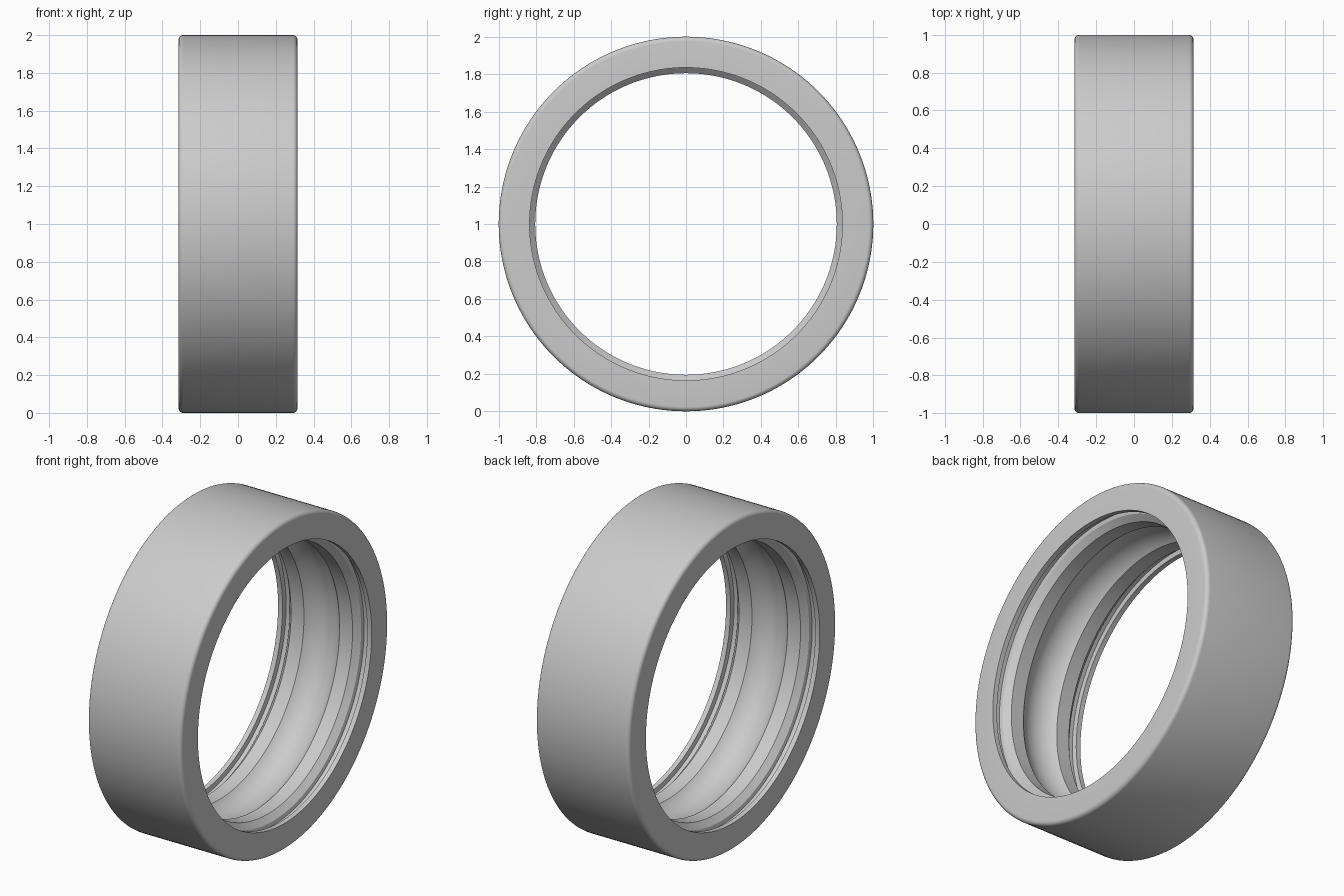
import bpy
import bmesh
import math
from mathutils import Vector

if "Cube" in bpy.data.objects:
    bpy.data.objects.remove(bpy.data.objects["Cube"], do_unlink=True)

# Dimensions
HALF_WIDTH = 0.315
OUTER = 1.0
FILLET = 0.025
LAND = 0.805
RACE_HALF = 0.12
RACE_RADIUS = 0.17
SEGMENTS = 160


def arc(cx, cr, radius, start, end, steps):
    """Points (axial, radial) along a circular arc, angles in degrees."""
    angles = [math.radians(start + (end - start) * i / steps) for i in range(steps + 1)]
    return [(cx + radius * math.cos(a), cr + radius * math.sin(a)) for a in angles]


# Half of the cross-section, from the raceway centre out to the rounded rim
race_centre = LAND - math.sqrt(RACE_RADIUS ** 2 - RACE_HALF ** 2)
race_edge = math.degrees(math.acos(RACE_HALF / RACE_RADIUS))
half = arc(0, race_centre, RACE_RADIUS, 90, race_edge, 12)
half += [(0.207, LAND), (0.24, 0.84), (0.245, 0.862),
         (0.28, 0.862), (0.285, 0.835), (HALF_WIDTH, 0.835)]
half += arc(HALF_WIDTH - FILLET, OUTER - FILLET, FILLET, 0, 90, 6)

# Mirror the half to close the section
profile = half + [(-x, r) for x, r in reversed(half[1:])]

# Revolve the section around the x axis
bm = bmesh.new()
verts = [bm.verts.new((x, 0, r)) for x, r in profile]
edges = [bm.edges.new((verts[i], verts[(i + 1) % len(verts)])) for i in range(len(verts))]
bmesh.ops.spin(bm, geom=verts + edges, cent=(0, 0, 0), axis=Vector((1, 0, 0)),
               angle=math.tau, steps=SEGMENTS, use_duplicate=False)
bmesh.ops.remove_doubles(bm, verts=bm.verts, dist=0.0001)
bmesh.ops.recalc_face_normals(bm, faces=bm.faces)
mesh = bpy.data.meshes.new("outer_ring")
bm.to_mesh(mesh)
bm.free()

ring = bpy.data.objects.new("outer_ring", mesh)
ring.location.z = OUTER
bpy.context.collection.objects.link(ring)

# Plain grey steel
steel = bpy.data.materials.new("grey_steel")
steel.use_nodes = True
colour = (0.6, 0.6, 0.6, 1)
steel.diffuse_color = colour
steel.node_tree.nodes["Principled BSDF"].inputs["Base Color"].default_value = colour
mesh.materials.append(steel)

# Smooth curved surfaces, crisp machined edges
bpy.ops.object.select_all(action="DESELECT")
ring.select_set(True)
bpy.context.view_layer.objects.active = ring
bpy.ops.object.shade_smooth_by_angle(angle=math.radians(25))
